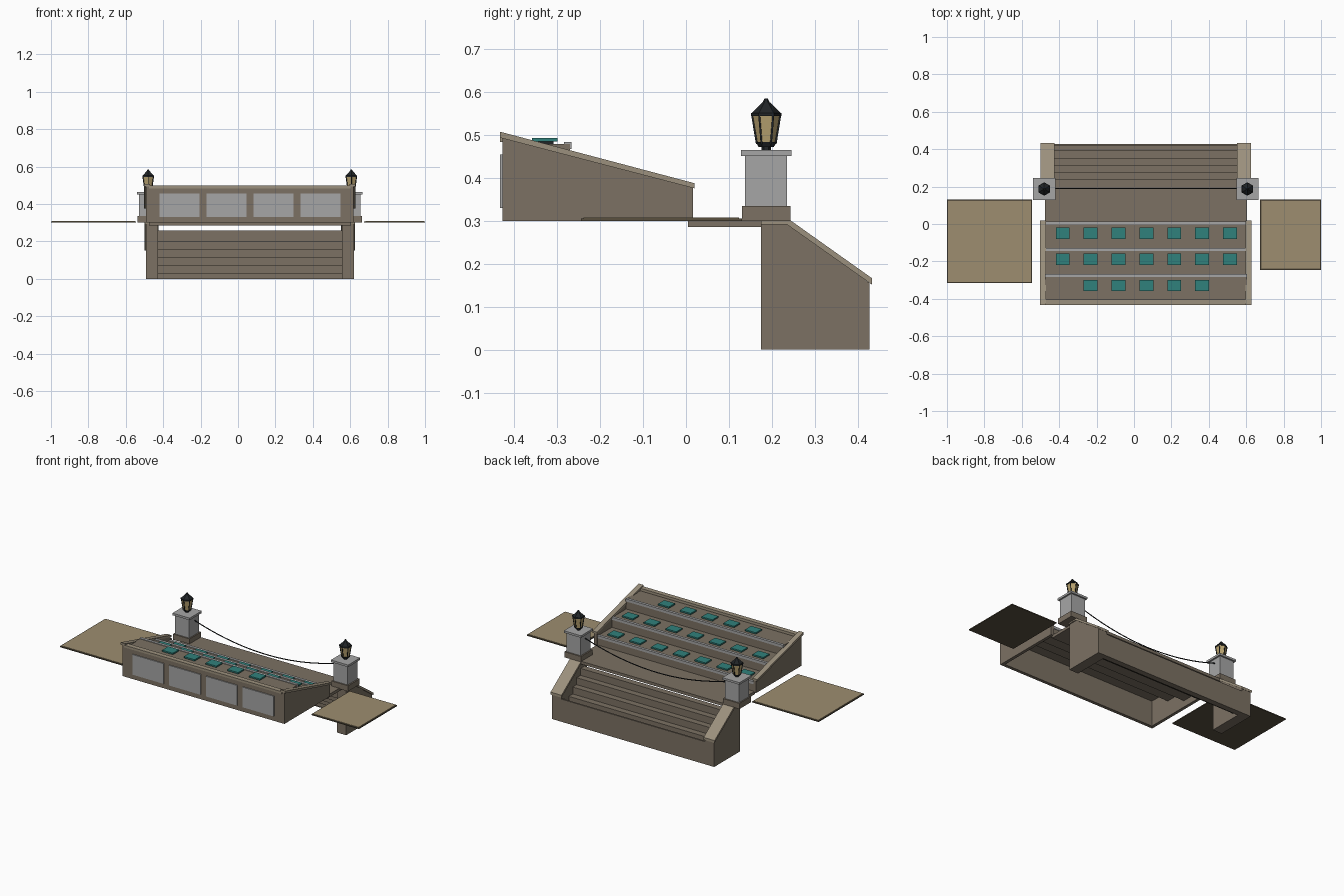
import bpy, bmesh, math

if "Cube" in bpy.data.objects:
    bpy.data.objects.remove(bpy.data.objects["Cube"])

CX = 0.063  # centre line of stand, stairs and lamps


def mat(name, c):
    m = bpy.data.materials.new(name)
    m.diffuse_color = (*c, 1)
    m.use_nodes = True
    m.node_tree.nodes["Principled BSDF"].inputs["Base Color"].default_value = m.diffuse_color
    return m


STONE = mat("stone", (0.20, 0.165, 0.125))
CAP = mat("coping", (0.33, 0.28, 0.205))
GREY = mat("grey_stone", (0.38, 0.38, 0.38))
DARK = mat("dark_metal", (0.015, 0.018, 0.02))
TEAL = mat("teal", (0.03, 0.22, 0.20))
SAND = mat("sand", (0.34, 0.27, 0.16))
GLASS = mat("lamp_glass", (0.50, 0.38, 0.17))
EDGE = mat("pad_edge", (0.10, 0.08, 0.05))


def finish(name, bm, m):
    bmesh.ops.recalc_face_normals(bm, faces=bm.faces)
    me = bpy.data.meshes.new(name)
    bm.to_mesh(me)
    bm.free()
    me.materials.append(m)
    ob = bpy.data.objects.new(name, me)
    bpy.context.collection.objects.link(ob)
    return ob


def side_prism(name, pts, x0, x1, m):
    """Extrude a (y, z) profile from x0 to x1."""
    bm = bmesh.new()
    f = bm.faces.new([bm.verts.new((x0, y, z)) for y, z in pts])
    r = bmesh.ops.extrude_face_region(bm, geom=[f])
    for v in r["geom"]:
        if isinstance(v, bmesh.types.BMVert):
            v.co.x = x1
    return finish(name, bm, m)


def box(name, x0, x1, y0, y1, z0, z1, m):
    return side_prism(name, [(y0, z0), (y1, z0), (y1, z1), (y0, z1)], x0, x1, m)


def hexa(name, x, y, z0, z1, r0, r1, m):
    bpy.ops.mesh.primitive_cone_add(vertices=6, radius1=r0, radius2=r1, depth=z1 - z0,
                                    location=(x, y, (z0 + z1) / 2))
    ob = bpy.context.object
    ob.name = name
    ob.data.materials.append(m)


def rod(name, pts, r, m):
    cu = bpy.data.curves.new(name, 'CURVE')
    cu.dimensions = '3D'
    cu.bevel_depth = r
    cu.bevel_resolution = 1
    cu.use_fill_caps = True
    sp = cu.splines.new('POLY')
    sp.points.add(len(pts) - 1)
    for p, co in zip(sp.points, pts):
        p.co = (*co, 1)
    cu.materials.append(m)
    bpy.context.collection.objects.link(bpy.data.objects.new(name, cu))


L, R = CX - 0.54, CX + 0.54

# Seating stand: front wall, coping and recessed panels
box("stand_front_wall", L, R, -0.428, -0.408, 0.30, 0.485, STONE)
box("stand_front_coping", L, R, -0.434, -0.404, 0.484, 0.498, CAP)
for i in range(4):
    x = CX - 0.376 + i * 0.2515
    box("front_panel", x - 0.107, x + 0.107, -0.434, -0.426, 0.33, 0.455, GREY)

# Three tiers with nosings and seats
for i in range(3):
    y1 = 0.01 - 0.14 * i
    top = 0.36 + 0.06 * i
    y0 = y1 - 0.14
    side_prism("tier", [(y0, top), (y1, top), (y1, top - 0.06), (y1 - 0.02, top - 0.06),
                        (y1 - 0.02, top - 0.02), (y0, top - 0.02)], L, R, STONE)
    box("tier_nosing", L, R, y1 - 0.014, y1 + 0.003, top - 0.012, top + 0.004, GREY)
    n = 5 if i == 2 else 7
    for k in range(n):
        x = CX + 0.003 + (k - (n - 1) / 2) * 0.149
        yc = y1 - 0.059
        box("seat", x - 0.037, x + 0.037, yc - 0.03, yc + 0.03, top + 0.005, top + 0.014, TEAL)
        box("seat_foot", x - 0.015, x + 0.015, yc - 0.02, yc + 0.02, top - 0.001, top + 0.006, DARK)

# Stand side walls, stringers, lamp posts on both sides
for s, side in ((-1, "left"), (1, "right")):
    def X(a):
        return CX + s * a

    side_prism(side + "_stand_wall", [(-0.428, 0.30), (0.016, 0.30), (0.016, 0.378), (-0.428, 0.495)],
               X(0.536), X(0.555), STONE)
    side_prism(side + "_stand_coping", [(-0.433, 0.494), (0.02, 0.376), (0.02, 0.388), (-0.433, 0.508)],
               X(0.533), X(0.565), CAP)
    side_prism(side + "_stringer", [(0.175, 0), (0.428, 0), (0.428, 0.155), (0.24, 0.296), (0.175, 0.296)],
               X(0.492), X(0.556), STONE)
    side_prism(side + "_stringer_coping", [(0.175, 0.292), (0.235, 0.292), (0.433, 0.152),
                                           (0.433, 0.167), (0.24, 0.304), (0.175, 0.304)],
               X(0.487), X(0.562), CAP)
    px, py = X(0.543), 0.187
    for nm, h, z0, z1, m in (("base", 0.057, 0.30, 0.335, STONE), ("shaft", 0.049, 0.334, 0.453, GREY),
                             ("top", 0.059, 0.452, 0.465, GREY)):
        box(side + "_pedestal_" + nm, px - h, px + h, py - h, py + h, z0, z1, m)
    hexa(side + "_lamp_foot", px, py, 0.464, 0.475, 0.011, 0.011, DARK)
    hexa(side + "_lamp_collar", px, py, 0.473, 0.484, 0.018, 0.024, DARK)
    hexa(side + "_lamp_glass", px, py, 0.483, 0.546, 0.021, 0.032, GLASS)
    hexa(side + "_lamp_rim", px, py, 0.545, 0.552, 0.036, 0.036, DARK)
    hexa(side + "_lamp_roof", px, py, 0.551, 0.577, 0.035, 0.008, DARK)
    hexa(side + "_lamp_finial", px, py, 0.575, 0.585, 0.009, 0.004, DARK)
    for k in range(6):
        a = math.pi / 3 * k + math.pi / 2
        c, d = math.cos(a), math.sin(a)
        rod(side + "_lamp_bar", [(px + c * 0.022, py + d * 0.022, 0.48),
                                 (px + c * 0.033, py + d * 0.033, 0.548)], 0.0025, DARK)

# Walkway and stairs running down behind it
box("walkway", L, R, 0.005, 0.24, 0.286, 0.304, STONE)
rise = 0.043
for i in range(6):
    y = 0.20 + i * 0.0385
    top = rise * (6 - i)
    box("stair_step", CX - 0.493, CX + 0.493, y, min(y + 0.0385, 0.424), max(0, top - 0.06), top, STONE)
box("stair_end_wall", CX - 0.493, CX + 0.493, 0.418, 0.428, 0, 0.14, STONE)

# Side landing pads
for nm, x0, x1, y0 in (("left_pad", -1, -0.545, -0.315), ("right_pad", 0.675, 1, -0.245)):
    box(nm + "_edge", x0, x1, y0, 0.13, 0.30, 0.306, EDGE)
    box(nm + "_top", x0 + 0.006, x1 - 0.006, y0 + 0.006, 0.124, 0.305, 0.308, SAND)

# Hanging rope between the pedestals
pts = []
for k in range(25):
    t = k / 12 - 1
    pts.append((CX + t * 0.494, 0.19, 0.345 + 0.08 * t * t))
rod("hanging_rope", pts, 0.003, DARK)
